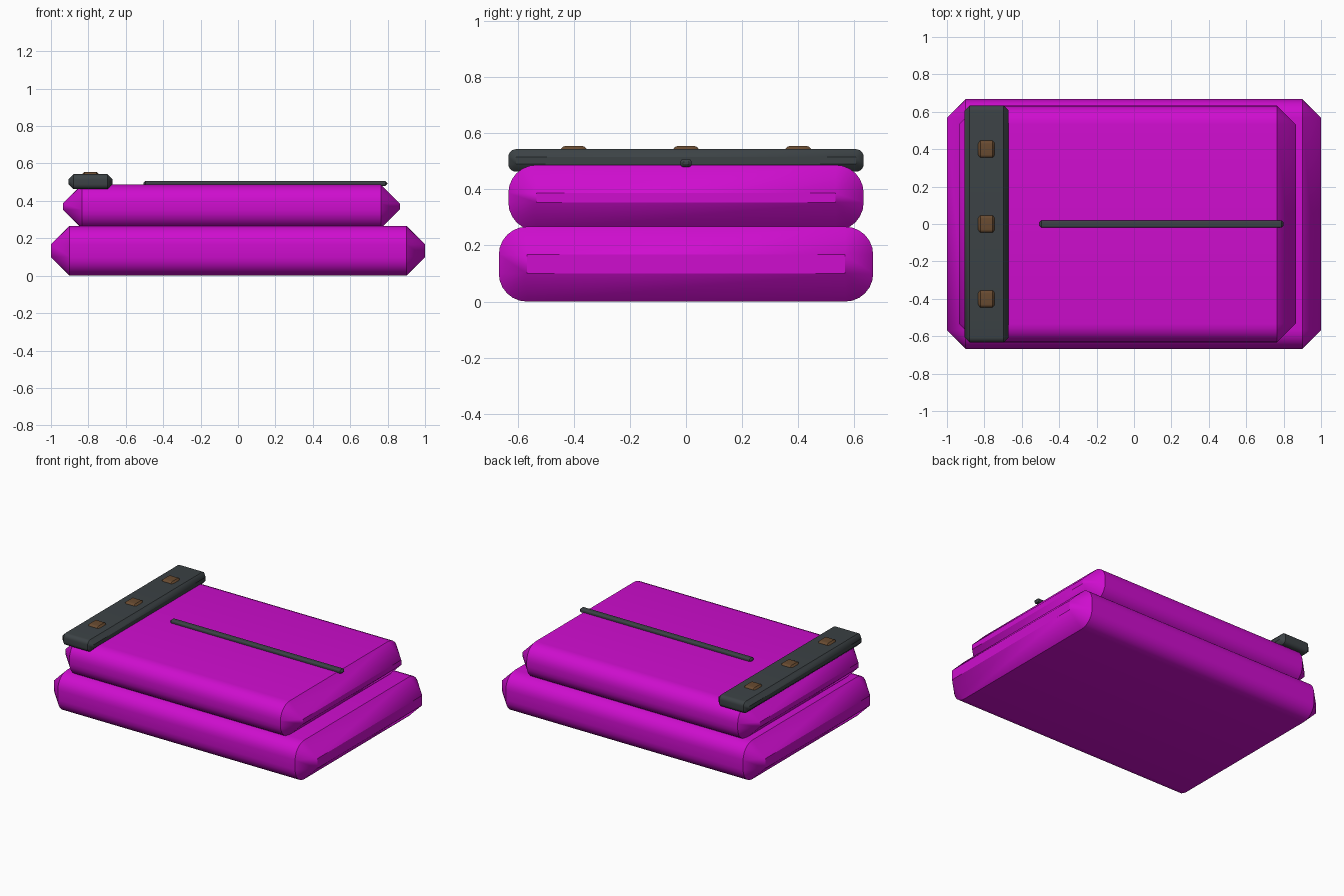
import bpy
import bmesh
from math import cos, sin, pi, radians

cube = bpy.data.objects.get("Cube")
if cube:
    bpy.data.objects.remove(cube, do_unlink=True)


def material(name, rgb):
    mat = bpy.data.materials.new(name)
    mat.use_nodes = True
    mat.diffuse_color = (*rgb, 1)
    bsdf = next(n for n in mat.node_tree.nodes if n.type == 'BSDF_PRINCIPLED')
    bsdf.inputs["Base Color"].default_value = (*rgb, 1)
    return mat


MAGENTA = material("magenta fabric", (0.62, 0.004, 0.62))
CHARCOAL = material("charcoal strap", (0.045, 0.055, 0.06))
BROWN = material("brown stud", (0.14, 0.07, 0.03))


def rounded_ring(y0, y1, z0, z1, radius, steps=6):
    """Rounded rectangle in the YZ plane; a zero radius gives stacked corner points."""
    corners = [(y1, z1, 0), (y0, z1, 1), (y0, z0, 2), (y1, z0, 3)]
    ring = []
    for y, z, quarter in corners:
        cy = y - radius if y == y1 else y + radius
        cz = z - radius if z == z1 else z + radius
        for i in range(steps + 1):
            a = (quarter + i / steps) * pi / 2
            ring.append((cy + radius * cos(a), cz + radius * sin(a)))
    return ring


def padded_block(name, x, y, z, r, mat):
    """Bar with rounded long edges and flat chamfers running into both x ends."""
    outer = rounded_ring(*y, *z, r)
    inner = rounded_ring(y[0] + r, y[1] - r, z[0] + r, z[1] - r, 0)
    sections = [(x[0], inner), (x[0] + r, outer), (x[1] - r, outer), (x[1], inner)]
    bm = bmesh.new()
    rings = [[bm.verts.new((px, py, pz)) for py, pz in ring] for px, ring in sections]
    n = len(outer)
    for a, b in zip(rings, rings[1:]):
        for i in range(n):
            j = (i + 1) % n
            bm.faces.new((a[i], a[j], b[j], b[i]))
    bm.faces.new(rings[0])
    bm.faces.new(rings[-1])
    bmesh.ops.remove_doubles(bm, verts=bm.verts, dist=0.0001)
    bmesh.ops.recalc_face_normals(bm, faces=bm.faces)
    mesh = bpy.data.meshes.new(name)
    bm.to_mesh(mesh)
    bm.free()
    mesh.materials.append(mat)
    obj = bpy.data.objects.new(name, mesh)
    bpy.context.collection.objects.link(obj)
    bpy.ops.object.select_all(action='DESELECT')
    obj.select_set(True)
    bpy.context.view_layer.objects.active = obj
    bpy.ops.object.shade_smooth_by_angle(angle=radians(30))
    return obj


# Two stacked padded layers
padded_block("lower_pad", (-1, 1), (-0.667, 0.667), (0, 0.267), 0.1, MAGENTA)
padded_block("upper_pad", (-0.935, 0.865), (-0.633, 0.633), (0.253, 0.487), 0.1, MAGENTA)

# Cross strap and the thin seam bar on top
padded_block("strap", (-0.906, -0.67), (-0.633, 0.633), (0.463, 0.543), 0.027, CHARCOAL)
padded_block("seam_bar", (-0.505, 0.798), (-0.02, 0.02), (0.48, 0.507), 0.01, CHARCOAL)

# Studs along the strap
for label, y in (("front", -0.4), ("middle", 0), ("back", 0.4)):
    padded_block(label + "_stud", (-0.84, -0.738), (y - 0.047, y + 0.047),
                 (0.513, 0.554), 0.018, BROWN)
